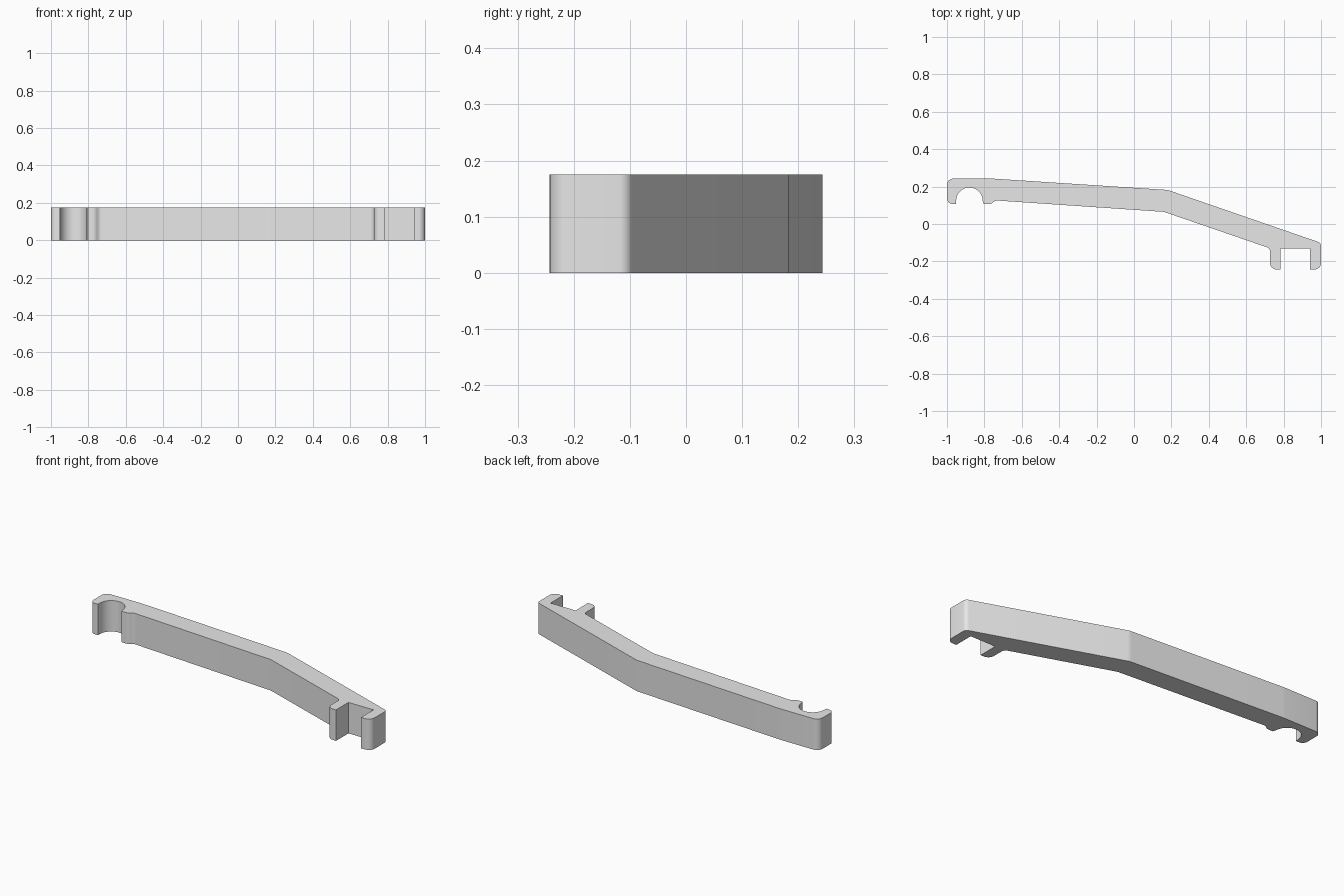
import bpy, bmesh
from math import cos, sin, radians, tan
from mathutils import Vector

cube = bpy.data.objects.get("Cube")
if cube:
    bpy.data.objects.remove(cube, do_unlink=True)

HEIGHT = 0.175


def rounded(corners, steps=8):
    """Outline from (x, y, radius) corners, each filleted by its radius."""
    out = []
    for i, (x, y, r) in enumerate(corners):
        p = Vector((x, y))
        if r == 0:
            out.append(p)
            continue
        a = (Vector(corners[i - 1][:2]) - p).normalized()
        b = (Vector(corners[(i + 1) % len(corners)][:2]) - p).normalized()
        half = a.angle(b) / 2
        reach = r / tan(half)
        centre = p + (a + b).normalized() * (r / sin(half))
        start, end = p + a * reach - centre, p + b * reach - centre
        sweep = start.angle_signed(end)
        for k in range(steps + 1):
            t = -sweep * k / steps
            out.append(centre + Vector((start.x * cos(t) - start.y * sin(t),
                                        start.x * sin(t) + start.y * cos(t))))
    return out


# Round socket, followed by the underside, square clip and back
socket = [(-0.88 + 0.071 * cos(radians(a)), 0.124 + 0.071 * sin(radians(a)), 0)
          for a in range(180, -1, -10)]
corners = [(-1, 0.243, 0.035), (-1, 0.107, 0.03), (-0.951, 0.107, 0)] + socket + [
    (-0.803, 0.107, 0), (-0.765, 0.107, 0.03), (-0.74, 0.126, 0.03),
    (0.16, 0.065, 0.08),
    (0.727, -0.13, 0.025), (0.727, -0.243, 0.035), (0.783, -0.243, 0),
    (0.783, -0.132, 0), (0.94, -0.132, 0), (0.94, -0.243, 0),
    (1, -0.243, 0.035), (1, -0.101, 0.025),
    (0.18, 0.182, 0.08), (-0.76, 0.243, 0.3)]

# Extrude the outline into the arm
bm = bmesh.new()
base = bm.faces.new([bm.verts.new((p.x, p.y, 0)) for p in rounded(corners)])
top = bmesh.ops.extrude_face_region(bm, geom=[base], use_keep_orig=True)
bmesh.ops.translate(bm, vec=(0, 0, HEIGHT),
                    verts=[g for g in top["geom"] if isinstance(g, bmesh.types.BMVert)])
bmesh.ops.recalc_face_normals(bm, faces=bm.faces)
mesh = bpy.data.meshes.new("clip_arm")
bm.to_mesh(mesh)
bm.free()

arm = bpy.data.objects.new("clip_arm", mesh)
bpy.context.collection.objects.link(arm)

# Plain grey finish
grey = bpy.data.materials.new("light grey")
grey.use_nodes = True
grey.diffuse_color = (0.8, 0.8, 0.8, 1)
grey.node_tree.nodes["Principled BSDF"].inputs["Base Color"].default_value = (0.8, 0.8, 0.8, 1)
mesh.materials.append(grey)

bpy.context.view_layer.objects.active = arm
arm.select_set(True)
bpy.ops.object.shade_smooth_by_angle(angle=radians(30))
